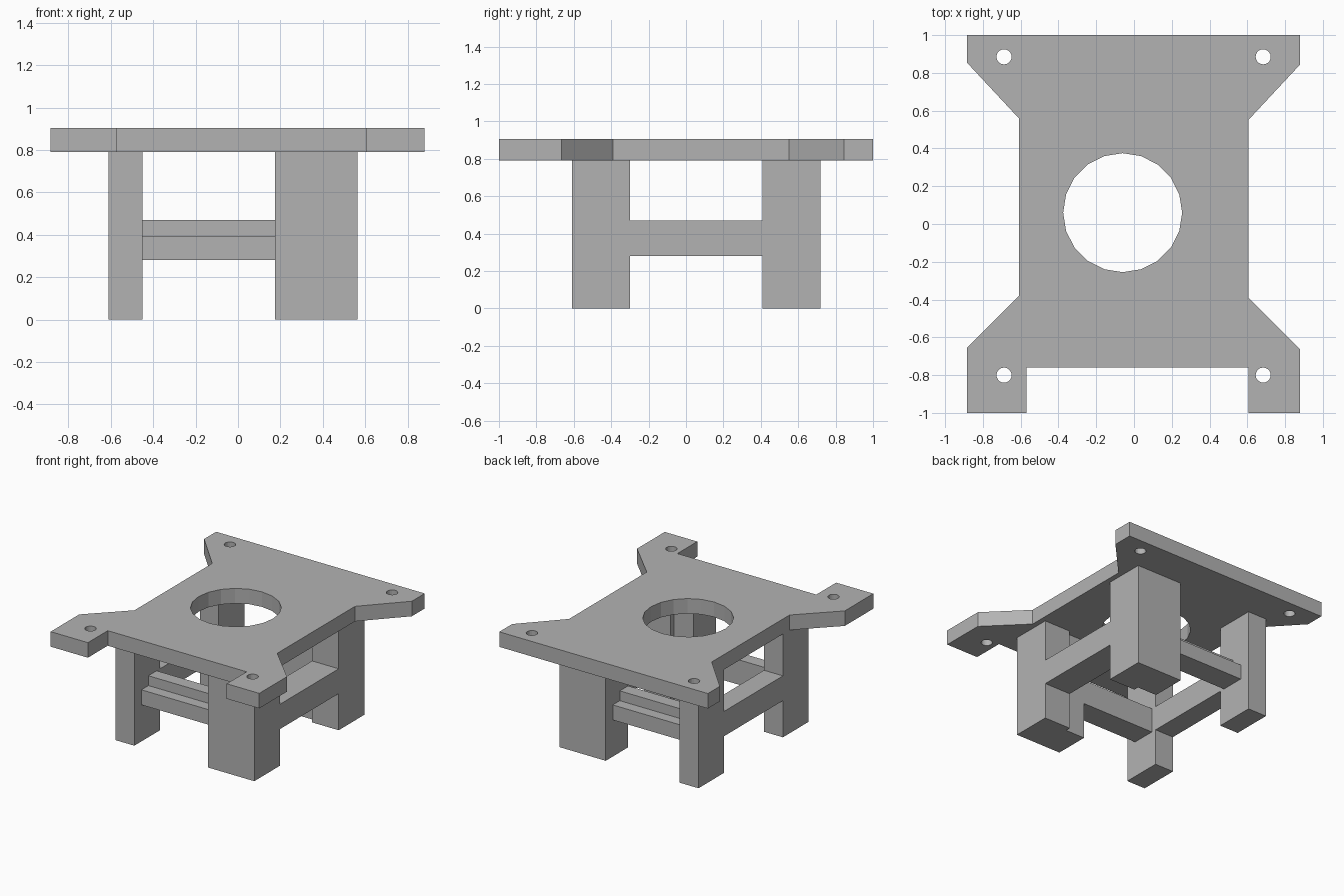
import bpy
import math
from mathutils import Vector

if "Cube" in bpy.data.objects:
    bpy.data.objects.remove(bpy.data.objects["Cube"], do_unlink=True)

GREY = (0.45, 0.45, 0.45, 1.0)
grey = bpy.data.materials.new("plain_grey")
grey.use_nodes = True
grey.diffuse_color = GREY
grey.node_tree.nodes["Principled BSDF"].inputs["Base Color"].default_value = GREY


def prism(name, loops, low, high, along_x=False):
    """Extrude flat outlines (first is the border, others are holes).
    Upwards from an x-y outline, or along x from a y-z outline."""
    curve = bpy.data.curves.new(name + "_outline", "CURVE")
    curve.dimensions = "2D"
    curve.fill_mode = "BOTH"
    curve.extrude = (high - low) / 2
    for loop in loops:
        spline = curve.splines.new("POLY")
        spline.points.add(len(loop) - 1)
        for point, (u, v) in zip(spline.points, loop):
            point.co = (u, v, 0, 1)
        spline.use_cyclic_u = True
    temp = bpy.data.objects.new(name + "_temp", curve)
    bpy.context.collection.objects.link(temp)
    bpy.context.view_layer.update()
    graph = bpy.context.evaluated_depsgraph_get()
    mesh = bpy.data.meshes.new_from_object(temp.evaluated_get(graph))
    bpy.data.objects.remove(temp, do_unlink=True)
    bpy.data.curves.remove(curve)

    for vert in mesh.vertices:
        u, v, w = vert.co
        w += (low + high) / 2
        vert.co = Vector((w, u, v)) if along_x else Vector((u, v, w))
    mesh.name = name
    mesh.materials.clear()
    mesh.materials.append(grey)
    mesh.shade_flat()
    obj = bpy.data.objects.new(name, mesh)
    bpy.context.collection.objects.link(obj)
    return obj


def circle(cx, cy, radius, sides):
    step = math.tau / sides
    return [(cx + radius * math.cos(i * step), cy + radius * math.sin(i * step))
            for i in range(sides)]


# Top plate with flared corners, front notch, round opening and screw holes
border = [(-.885, 1), (-.885, .855), (-.61, .56), (-.61, -.38),
          (-.885, -.655), (-.885, -1), (-.57, -1), (-.57, -.76),
          (.605, -.76), (.605, -1), (.88, -1), (.88, -.665),
          (.605, -.39), (.605, .55), (.88, .845), (.88, 1)]
holes = [circle(-.06, .06, .315, 20)]
holes += [circle(x, y, .04, 20) for x in (-.688, .684) for y in (-.8, .885)]
TOP = .79
prism("top_plate", [border] + holes, TOP, .905)

# H-shaped side frames: two legs joined by a rail
MID = .055
OUT, IN = .665, .355
RAIL_LOW, RAIL_STEP, RAIL_HIGH = .28, .395, .47
frame = [(MID - OUT, 0), (MID - IN, 0), (MID - IN, RAIL_LOW), (MID + IN, RAIL_LOW),
         (MID + IN, 0), (MID + OUT, 0), (MID + OUT, TOP), (MID + IN, TOP),
         (MID + IN, RAIL_HIGH), (MID - IN, RAIL_HIGH), (MID - IN, TOP), (MID - OUT, TOP)]
RIGHT_IN, LEFT_IN, LEFT_STEP = -.45, .175, .34
prism("right_side_frame", [frame], -.61, RIGHT_IN, along_x=True)
prism("left_side_frame", [frame], LEFT_STEP, .565, along_x=True)

# Leg extensions and stepped cross rails, mirrored front and back
BACK_OF_RAIL = .395
for label, s in (("front", -1), ("back", 1)):
    inner, step, outer, face = (MID + s * d for d in (BACK_OF_RAIL, .495, .58, OUT))
    block = [(inner, 0), (face, 0), (face, TOP), (inner, TOP)]
    prism(label + "_left_leg_extension", [block], LEFT_IN, LEFT_STEP, along_x=True)
    rail = [(inner, RAIL_LOW), (outer, RAIL_LOW), (outer, RAIL_STEP),
            (step, RAIL_STEP), (step, RAIL_HIGH), (inner, RAIL_HIGH)]
    prism(label + "_cross_rail", [rail], RIGHT_IN, LEFT_IN, along_x=True)
